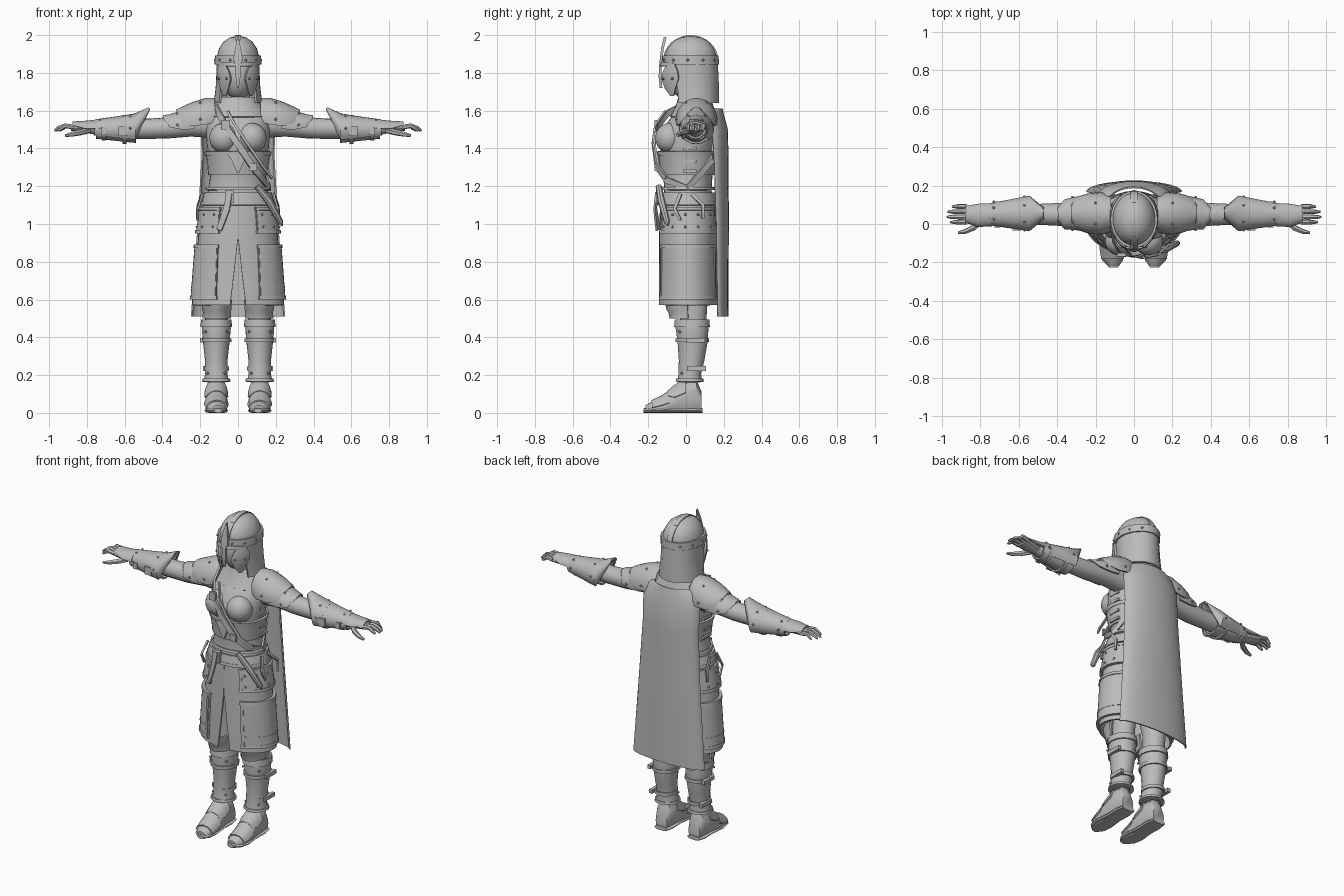
import bpy, bmesh, math
from mathutils import Vector, Matrix

grey = bpy.data.materials.new("plain grey")
grey.diffuse_color = (0.5, 0.5, 0.5, 1)


def finish(name, bm, thick=0, mirror=False):
    bmesh.ops.recalc_face_normals(bm, faces=bm.faces[:])
    me = bpy.data.meshes.new(name)
    bm.to_mesh(me)
    bm.free()
    me.materials.append(grey)
    ob = bpy.data.objects.new(name, me)
    bpy.context.collection.objects.link(ob)
    if thick:
        m = ob.modifiers.new("thickness", 'SOLIDIFY')
        m.thickness, m.offset = thick, 0
    if mirror:
        ob.modifiers.new("mirror", 'MIRROR')


def skin(name, rings, closed, thick=0, mirror=False):
    bm = bmesh.new()
    vs = [[bm.verts.new(p) for p in r] for r in rings]
    n = len(rings[0])
    for a, b in zip(vs, vs[1:]):
        for i in range(n if closed else n - 1):
            j = (i + 1) % n
            bm.faces.new((a[i], a[j], b[j], b[i]))
    if closed and not thick:
        bm.faces.new(vs[0])
        bm.faces.new(vs[-1])
    finish(name, bm, thick, mirror)


def point(row, deg, axis='z'):
    """Point on an elliptic section: 0 is front (up for axis y)."""
    t, c1, c2, r1, r2 = row[:5]
    s, c = math.sin(math.radians(deg)), math.cos(math.radians(deg))
    if axis == 'z':
        return Vector((c1 + r1 * s, c2 - r2 * c, t))
    if axis == 'x':
        return Vector((t, c1 - r1 * c, c2 + r2 * s))
    return Vector((c1 + r1 * s, t, max(0, c2 + r2 * c)))


def shell(name, rows, a0=0, a1=360, n=24, axis='z', thick=0, mirror=False):
    """Loft of sections; an optional sixth row value trims both ends of the arc."""
    closed = a1 - a0 == 360 and all(len(r) < 6 for r in rows)
    rings = []
    for r in rows:
        g = r[5] if len(r) > 5 else 0
        span = a1 - a0 - 2 * g
        rings.append([point(r, a0 + g + span * i / n, axis) for i in range(n if closed else n + 1)])
    skin(name, rings, closed, thick, mirror)


def tube(name, pts, radii, n=8, mirror=False):
    pts = [Vector(p) for p in pts]
    rings = []
    for i, (p, r) in enumerate(zip(pts, radii)):
        t = (pts[min(i + 1, len(pts) - 1)] - pts[max(i - 1, 0)]).normalized()
        u = t.cross(Vector((0.1, 1, 0.2))).normalized()
        v = t.cross(u)
        rings.append([p + r * (u * math.cos(k * math.tau / n) + v * math.sin(k * math.tau / n)) for k in range(n)])
    skin(name, rings, True, mirror=mirror)


def ribbon(name, pts, thick=0.01, centre=None, mirror=False):
    """Strap through (x, y, z, width) points, facing away from the body."""
    ps = [Vector(p[:3]) for p in pts]
    rings = []
    for i, p in enumerate(ps):
        t = ps[min(i + 1, len(ps) - 1)] - ps[max(i - 1, 0)]
        out = p - Vector(centre) if centre else Vector((p.x, p.y - 0.01, 0))
        s = t.cross(out).normalized() * pts[i][3] / 2
        rings.append([p - s, p + s])
    skin(name, rings, False, thick, mirror)


def boxes(name, items, mirror=False):
    bm = bmesh.new()
    for loc, size in items:
        bmesh.ops.create_cube(bm, size=1, matrix=Matrix.Translation(loc) @ Matrix.Diagonal((*size, 1)))
    finish(name, bm, mirror=mirror)


def balls(name, pts, scale, mirror=False, sub=1):
    bm = bmesh.new()
    for p in pts:
        bmesh.ops.create_icosphere(bm, subdivisions=sub, radius=1,
                                   matrix=Matrix.Translation(p) @ Matrix.Diagonal((*scale, 1)))
    finish(name, bm, mirror=mirror)


# Torso, bust, corset and collar
torso = [(1.08, 0, .01, .18, .14), (1.18, 0, .01, .158, .125), (1.25, 0, .01, .148, .13),
         (1.33, 0, .01, .152, .138), (1.42, 0, .005, .165, .142), (1.5, 0, .015, .17, .14),
         (1.57, 0, .035, .165, .11), (1.62, 0, .045, .115, .085), (1.66, 0, .05, .075, .07)]
shell("torso", torso, n=32)
balls("bust", [(.075, -.088, 1.455)], (.077, .075, .08), True, 3)
shell("corset", [(1.26, 0, .01, .153, .138), (1.31, 0, .01, .157, .145), (1.375, 0, .008, .166, .152)],
      n=32, thick=.01)
shell("corset_trim", [(1.365, 0, .008, .167, .153), (1.385, 0, .008, .171, .156)], n=32, thick=.014)
ribbon("corset_point", [(0, -.145, 1.37, .11), (0, -.146, 1.33, .06), (0, -.142, 1.27, .01)], .014)
boxes("side_laces", [((.158, .02, z), (.02, .07, .016)) for z in (1.28, 1.33, 1.4, 1.45)], True)
shell("collar", [(1.565, 0, .04, .165, .12), (1.62, 0, .045, .125, .095), (1.67, 0, .045, .085, .08)],
      n=24, thick=.012)
shell("neck", [(1.6, 0, .05, .07, .07), (1.72, 0, .04, .06, .065)], n=16)

# Chest straps, belt and hanging gear
sling = [(-.12, .0, 1.635), (-.1, -.1, 1.585), (-.06, -.155, 1.51), (0, -.168, 1.42), (.08, -.152, 1.3),
         (.135, -.1, 1.23), (.168, .01, 1.19), (.11, .14, 1.34), (-.05, .16, 1.52), (-.12, .09, 1.62)]
ribbon("chest_strap", [(*p, .034) for p in sling], .012)
ribbon("narrow_strap", [(x + .045, y - .008, z + .012, .014) for x, y, z in sling[1:6]], .01)
boxes("strap_buckle", [((-.065, -.16, 1.525), (.045, .016, .05)), ((.08, -.16, 1.3), (.04, .016, .04))])
shell("belt", [(1.115, 0, .01, .186, .15), (1.165, 0, .01, .172, .142)], n=32, thick=.014)
shell("belt_edge", [(1.1, 0, .01, .192, .155), (1.118, 0, .01, .188, .153)], n=32, thick=.014)
shell("waist_cord", [(1.18, 0, .01, .168, .138), (1.195, 0, .01, .164, .135)], n=32, thick=.012)
boxes("belt_buckle", [((-.045, -.147, 1.145), (.05, .025, .065))])
ribbon("belt_tail", [(-.045, -.155, 1.17, .03), (-.06, -.163, 1.08, .034), (-.1, -.148, .97, .034)])
tube("scabbard", [(.1, -.145, 1.2), (.165, -.13, 1.12), (.225, -.1, 1.01), (.235, -.095, .99)],
     [.016, .02, .016, .004])
ribbon("side_thongs", [(.19, -.03, 1.16, .018), (.214, -.06, 1.08, .018), (.215, -.03, 1.02, .014)], mirror=True)
ribbon("rear_thongs", [(.19, .03, 1.16, .018), (.212, .09, 1.1, .018), (.215, .09, 1.03, .014)], mirror=True)

# Split skirt with layered hip and thigh plates
shell("skirt", [(1.13, 0, .01, .178, .142, .1), (.95, 0, .01, .203, .147, .1), (.92, 0, .01, .206, .147, .2),
                (.75, 0, .01, .223, .148, 5), (.57, 0, .01, .238, .15, 10)], n=40, thick=.01)
hip = [(1.09, 0, .01, .195, .15), (.95, 0, .01, .217, .158)]
thigh = [(.89, 0, .01, .223, .156), (.6, 0, .01, .245, .159)]
for nm, rows in (("hip_plate", hip), ("thigh_plate", thigh)):
    shell(nm, rows, 28, 150, 16, thick=.014, mirror=True)
    (z1, *_, rx1, ry1), (z0, *_, rx0, ry0) = rows
    for end, z, rx, ry in (("top", z1 - .018, rx1 + .003, ry1 + .002), ("bottom", z0, rx0 + .001, ry0 + .002)):
        shell(f"{nm}_{end}_trim", [(z, 0, .01, rx + .002, ry + .002), (z + .018, 0, .01, rx, ry)],
              27, 151, 16, thick=.016, mirror=True)
shell("thigh_plate_band", [(.66, 0, .01, .243, .16), (.672, 0, .01, .242, .16)], 28, 150, 16, thick=.014, mirror=True)
for nm, a in (("front", 29), ("rear", 148)):
    shell(f"thigh_{nm}_trim", thigh, a, a + 4, 2, thick=.022, mirror=True)
    shell(f"hip_{nm}_trim", hip, a, a + 4, 2, thick=.022, mirror=True)
balls("skirt_rivets", [point((z, 0, .01, r + .006, q + .006), a) for z, r, q in ((1.05, .201, .152), (.985, .212, .156))
                       for a in (38, 60, 85, 110, 138)], (.008,) * 3, True)

# Cape
shell("cape", [(1.61, 0, .1, .14, .09, 30), (1.585, 0, .11, .175, .085, 8), (1.5, 0, .135, .192, .083),
               (1.35, 0, .145, .19, .076), (1, 0, .157, .21, .066), (.51, 0, .165, .246, .055)],
      92, 268, 20, thick=.008)

# Head and helmet
balls("head", [(0, .0, 1.79)], (.088, .098, .13), sub=3)
shell("helmet_dome", [(1.84, 0, .025, .112, .138), (1.89, 0, .025, .111, .137), (1.93, 0, .025, .1, .124),
                      (1.965, 0, .025, .077, .096), (1.987, 0, .025, .045, .058), (1.996, 0, .025, .004, .005)], n=28)
shell("helmet_brow_band", [(1.845, 0, .025, .118, .143), (1.892, 0, .025, .116, .142)], n=28, thick=.012)
ridge = [(0, .025 - .142 * math.cos(t), 1.862 + .133 * math.sin(t)) for t in [math.pi * i / 16 for i in range(17)]]
ribbon("helmet_ridge", [(*p, .034) for p in ridge], .01, (0, .025, 1.86))
boxes("ridge_studs", [((0, p[1], p[2] - .004), (.022, .016, .012)) for p in ridge[5:13:2]])
shell("neck_guard", [(1.85, 0, .03, .11, .132), (1.77, 0, .035, .112, .132), (1.72, 0, .04, .115, .128),
                     (1.64, 0, .045, .125, .125)], 50, 310, 10, thick=.012)
ribbon("nose_guard", [(0, -.11, 1.99, .004), (0, -.125, 1.93, .03), (0, -.132, 1.87, .05), (0, -.135, 1.84, .026),
                      (0, -.138, 1.78, .026), (0, -.132, 1.72, .008)], .014)
shell("brow_plate", [(1.835, 0, .01, .108, .142, 8), (1.855, 0, .015, .114, .142)], -55, 55, 12, thick=.014)
shell("cheek_guard", [(1.85, 0, .01, .113, .13, 18), (1.81, 0, .0, .113, .128, 5), (1.77, 0, -.005, .108, .128),
                      (1.72, 0, -.005, .098, .118, 10), (1.68, 0, .0, .09, .105, 22)], 20, 75, 6, thick=.014, mirror=True)
balls("helmet_rivets", [point((1.868, 0, .025, .122, .148), a) for a in range(20, 180, 32)]
      + [point((1.77, 0, -.005, .115, .135), a) for a in (32, 60)], (.008,) * 3, True)

# Arms, pauldrons and forearm guards
shell("arm", [(.13, .05, 1.53, .07, .075), (.25, .05, 1.525, .062, .062), (.38, .05, 1.508, .06, .056),
              (.46, .05, 1.505, .056, .054), (.56, .05, 1.505, .053, .054), (.7, .05, 1.5, .038, .036),
              (.78, .045, 1.503, .034, .026)], n=16, axis='x', mirror=True)
upper = [(.12, .055, 1.55, .09, .112, 8), (.17, .055, 1.55, .105, .112), (.24, .055, 1.54, .098, .1), (.3, .055, 1.53, .08, .083, 15),
         (.325, .055, 1.525, .07, .075, 70)]
lower = [(.23, .055, 1.525, .085, .083), (.3, .055, 1.52, .082, .075), (.36, .05, 1.512, .073, .064, 15), (.395, .05, 1.51, .06, .06, 75)]
guard = [(.47, .055, 1.505, .08, .108, 110), (.545, .055, 1.5, .088, .08), (.63, .053, 1.5, .073, .066), (.76, .05, 1.502, .05, .046)]
hand = [(.74, .048, 1.503, .055, .045), (.81, .045, 1.505, .055, .036), (.875, .05, 1.507, .045, .03, 30)]
for nm, rows, a in (("pauldron_upper", upper, -12), ("pauldron_lower", lower, -15),
                    ("forearm_guard", guard, -40), ("hand_guard", hand, 0)):
    shell(nm, rows, a, 180 - a, 16, 'x', .011, True)
shell("forearm_sleeve", [(.54, .05, 1.5, .066, .066), (.75, .05, 1.5, .046, .044)], n=16, axis='x', thick=.01, mirror=True)
for x, r in ((.6, .079), (.71, .06)):
    shell("forearm_strap", [(x - .01, .053, 1.5, r, r - .006), (x + .01, .053, 1.5, r - .002, r - .008)],
          n=16, axis='x', thick=.01, mirror=True)
boxes("forearm_buckles", [((.61, -.028, 1.49), (.045, .014, .05)), ((.71, -.012, 1.49), (.03, .014, .04))], True)
balls("arm_rivets", [point((t, .055, c, r1, r2), a, 'x') for t, c, r1, r2 in
                     ((.2, 1.545, .108, .112), (.32, 1.518, .085, .076), (.57, 1.5, .087, .08), (.73, 1.502, .06, .056))
                     for a in (5, 60, 120, 175)], (.008,) * 3, True)

# Hands
shell("palm", [(.76, .045, 1.502, .034, .026), (.82, .045, 1.507, .045, .024), (.885, .05, 1.51, .048, .016)],
      n=12, axis='x', mirror=True)
for i, tip in enumerate((.955, .972, .968, .945)):
    y = .01 + .027 * i
    tube("finger", [(.87, y, 1.513), (.915, y, 1.52), (tip - .02, y, 1.508), (tip, y, 1.493)],
         [.013, .013, .011, .006], 6, True)
tube("thumb", [(.79, .02, 1.495), (.835, -.02, 1.485), (.88, -.04, 1.475), (.915, -.045, 1.468)],
     [.016, .016, .013, .007], 6, True)

# Legs, knee plates and greaves
shell("leg", [(.16, .115, .02, .05, .055), (.45, .115, .035, .06, .07), (.6, .112, .045, .065, .07),
              (.8, .1, .03, .085, .09), (1.02, .09, .02, .085, .1)], n=16, mirror=True)
shell("knee_plate", [(.6, .112, .02, .074, .13), (.55, .112, .02, .072, .118), (.535, .112, .02, .068, .108),
                     (.5, .112, .02, .07, .1)], -85, 85, 8, thick=.012, mirror=True)
greave = [(.165, .115, .02, .067, .066), (.205, .115, .02, .06, .06), (.28, .115, .03, .06, .068),
          (.38, .115, .035, .071, .08), (.45, .115, .032, .077, .087), (.49, .115, .032, .072, .082)]
shell("greave", greave, n=16, mirror=True)
shell("greave_trim", [(.165, .115, .02, .07, .069), (.18, .115, .02, .067, .066)], n=16, thick=.012, mirror=True)
shell("greave_collar", [(.455, .115, .032, .079, .09), (.495, .115, .032, .075, .086)], n=16, thick=.01, mirror=True)
for z, rx, ry in ((.385, .076, .085), (.235, .063, .068)):
    shell("greave_strap", [(z - .01, .115, .033, rx, ry), (z + .01, .115, .033, rx, ry)], n=16, thick=.008, mirror=True)
boxes("greave_buckles", [((.19, .05, .385), (.02, .1, .024)), ((.175, .055, .235), (.02, .1, .024))], True)
balls("greave_rivets", [point((z, .115, .03, r, r + .01), a) for z, r in ((.43, .08), (.21, .064))
                        for a in (-45, 45)], (.008,) * 3, True)

# Boots
shell("boot", [(.083, .115, .05, .04, .06), (.055, .115, .08, .052, .095), (-.02, .115, .08, .056, .1),
               (-.07, .115, .055, .057, .075), (-.12, .115, .03, .058, .058), (-.18, .112, .02, .052, .04),
               (-.215, .108, .015, .028, .025)], n=16, axis='y', mirror=True)
shell("sole", [(.088, .115, .012, .045, .014), (.04, .115, .012, .056, .017), (-.04, .115, .012, .053, .017),
               (-.13, .115, .012, .064, .017), (-.19, .112, .012, .054, .017), (-.226, .106, .012, .022, .012)],
      n=12, axis='y', mirror=True)
shell("toe_cap", [(-.09, .115, .04, .061, .074), (-.13, .115, .028, .061, .06), (-.18, .112, .02, .056, .044)],
      -80, 80, 8, 'y', .008, True)
shell("instep_plate", [(.0, .115, .08, .061, .106), (-.06, .115, .06, .062, .084), (-.095, .115, .045, .06, .07, 25)],
      -75, 75, 8, 'y', .008, True)

# Bake modifiers and shade
bpy.ops.object.select_all(action='SELECT')
bpy.context.view_layer.objects.active = bpy.context.selected_objects[0]
bpy.ops.object.convert(target='MESH')
bpy.ops.object.shade_smooth_by_angle(angle=math.radians(35))
